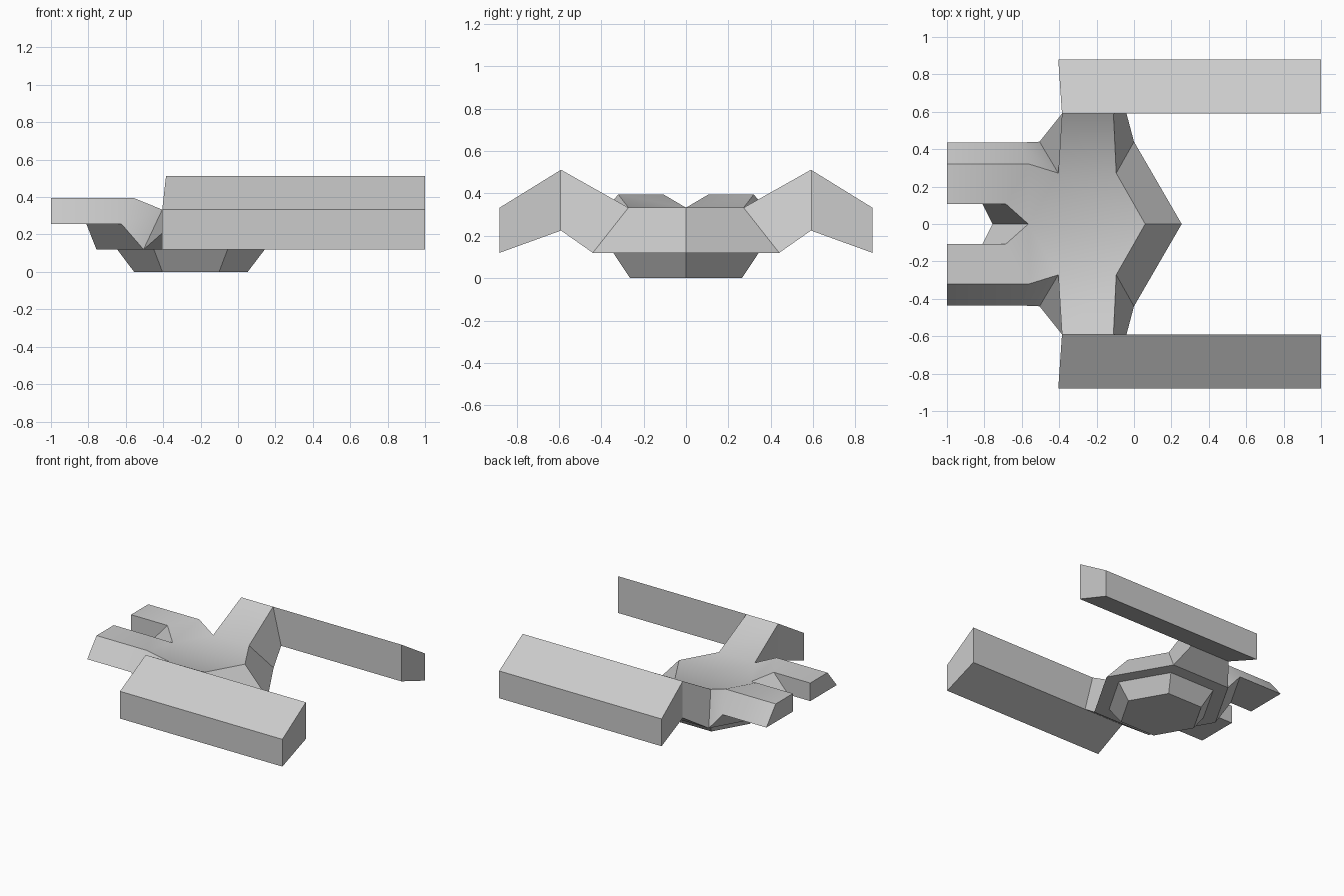
import bpy, bmesh

if "Cube" in bpy.data.objects:
    bpy.data.objects.remove(bpy.data.objects["Cube"], do_unlink=True)

GREY = (0.6, 0.6, 0.6, 1)
grey = bpy.data.materials.new("plain grey")
grey.use_nodes = True
grey.diffuse_color = GREY
grey.node_tree.nodes["Principled BSDF"].inputs["Base Color"].default_value = GREY


def mirrored_part(name, points, faces):
    """Build the +y half from named points, then mirror it across the centre line."""
    bm = bmesh.new()
    verts = {key: bm.verts.new(co) for key, co in points.items()}
    for face in faces:
        bm.faces.new([verts[key] for key in face.split()])
    bmesh.ops.recalc_face_normals(bm, faces=bm.faces)
    mesh = bpy.data.meshes.new(name)
    bm.to_mesh(mesh)
    bm.free()
    mesh.materials.append(grey)
    obj = bpy.data.objects.new(name, mesh)
    bpy.context.collection.objects.link(obj)

    bpy.ops.object.select_all(action="DESELECT")
    obj.select_set(True)
    bpy.context.view_layer.objects.active = obj
    mirror = obj.modifiers.new("mirror", "MIRROR")
    mirror.use_axis = (False, True, False)
    bpy.ops.object.modifier_apply(modifier=mirror.name)

    # Orient the closed-up whole, then smooth only the shallow creases
    bm = bmesh.new()
    bm.from_mesh(mesh)
    bmesh.ops.recalc_face_normals(bm, faces=bm.faces)
    bm.to_mesh(mesh)
    bm.free()
    bpy.ops.object.shade_smooth_by_angle(angle=0.5236)
    return obj


# Shared heights
DECK, KEEL, ARM_TOP, ARM_BASE = 0.333, 0.12, 0.396, 0.255
WING_TOP, WING_BASE, WING_Y = 0.512, 0.225, 0.59
ARM_IN, ARM_RIDGE, ARM_OUT = 0.107, 0.32, 0.435

# Hull with swept nose, raised wing stubs and two rear arms
hull_points = {
    "nose_top": (0.06, 0, DECK), "nose_base": (0.255, 0, KEEL),
    "cheek_top": (-0.095, 0.272, DECK), "cheek_base": (0, 0.44, KEEL),
    "wing_front_top": (-0.11, WING_Y, WING_TOP),
    "wing_front_base": (-0.04, WING_Y, WING_BASE),
    "wing_back_top": (-0.385, WING_Y, WING_TOP),
    "wing_back_base": (-0.385, WING_Y, WING_BASE),
    "hip_top": (-0.405, 0.272, DECK), "hip_base": (-0.505, 0.44, KEEL),
    "notch_top": (-0.565, 0, DECK), "notch_base": (-0.757, 0, KEEL),
    "arm_in_top": (-0.685, ARM_IN, ARM_TOP),
    "arm_in_base": (-0.81, ARM_IN, ARM_BASE),
    "arm_out_top": (-0.56, ARM_RIDGE, ARM_TOP),
    "arm_out_base": (-0.622, ARM_OUT, ARM_BASE),
    "tip_in_top": (-1, ARM_IN, ARM_TOP), "tip_in_base": (-1, ARM_IN, ARM_BASE),
    "tip_out_top": (-1, ARM_RIDGE, ARM_TOP), "tip_out_base": (-1, ARM_OUT, ARM_BASE),
}
hull_faces = [
    # deck, wing stub and nose
    "nose_top cheek_top hip_top notch_top",
    "cheek_top wing_front_top wing_back_top hip_top",
    "nose_top cheek_top cheek_base nose_base",
    "cheek_top wing_front_top wing_front_base cheek_base",
    "hip_top wing_back_top wing_back_base hip_base",
    "cheek_base wing_front_base wing_back_base hip_base",
    "nose_base cheek_base hip_base notch_base",
    # shoulders and rear notch
    "notch_top hip_top arm_out_top arm_in_top",
    "hip_top hip_base arm_out_base arm_out_top",
    "hip_base notch_base arm_in_base arm_out_base",
    "notch_top arm_in_top arm_in_base notch_base",
    # arm
    "arm_in_top arm_out_top tip_out_top tip_in_top",
    "arm_out_top arm_out_base tip_out_base tip_out_top",
    "arm_in_base arm_out_base tip_out_base tip_in_base",
    "arm_in_top arm_in_base tip_in_base tip_in_top",
    "tip_in_top tip_out_top tip_out_base tip_in_base",
]
mirrored_part("hull", hull_points, hull_faces)

# Belly pod: the keel outline shrunk twice towards its centre
MID_X = -0.253
keel_outline = ["nose_base", "cheek_base", "hip_base", "notch_base"]
pod_points = {}
for ring, scale, z in (("upper", 0.78, KEEL), ("lower", 0.6, 0)):
    for key in keel_outline:
        x, y, _ = hull_points[key]
        pod_points[f"{ring}_{key}"] = (MID_X + (x - MID_X) * scale, y * scale, z)
pod_faces = [f"upper_{a} upper_{b} lower_{b} lower_{a}"
             for a, b in zip(keel_outline, keel_outline[1:])]
pod_faces.append(" ".join("lower_" + key for key in keel_outline))
mirrored_part("belly_pod", pod_points, pod_faces)

# Long side booms with a slanted cross-section
boom_profile = {"ridge": (-0.385, WING_Y, WING_TOP), "edge": (-0.405, 0.88, DECK),
                "foot": (-0.405, 0.88, KEEL), "inner": (-0.385, WING_Y, WING_BASE)}
corners = list(boom_profile)
boom_points = {}
for key, (x, y, z) in boom_profile.items():
    boom_points["back_" + key] = (x, y, z)
    boom_points["front_" + key] = (1, y, z)
boom_faces = [f"back_{a} back_{b} front_{b} front_{a}"
              for a, b in zip(corners, corners[1:] + corners[:1])]
boom_faces += [" ".join(end + key for key in corners) for end in ("back_", "front_")]
mirrored_part("side_booms", boom_points, boom_faces)
